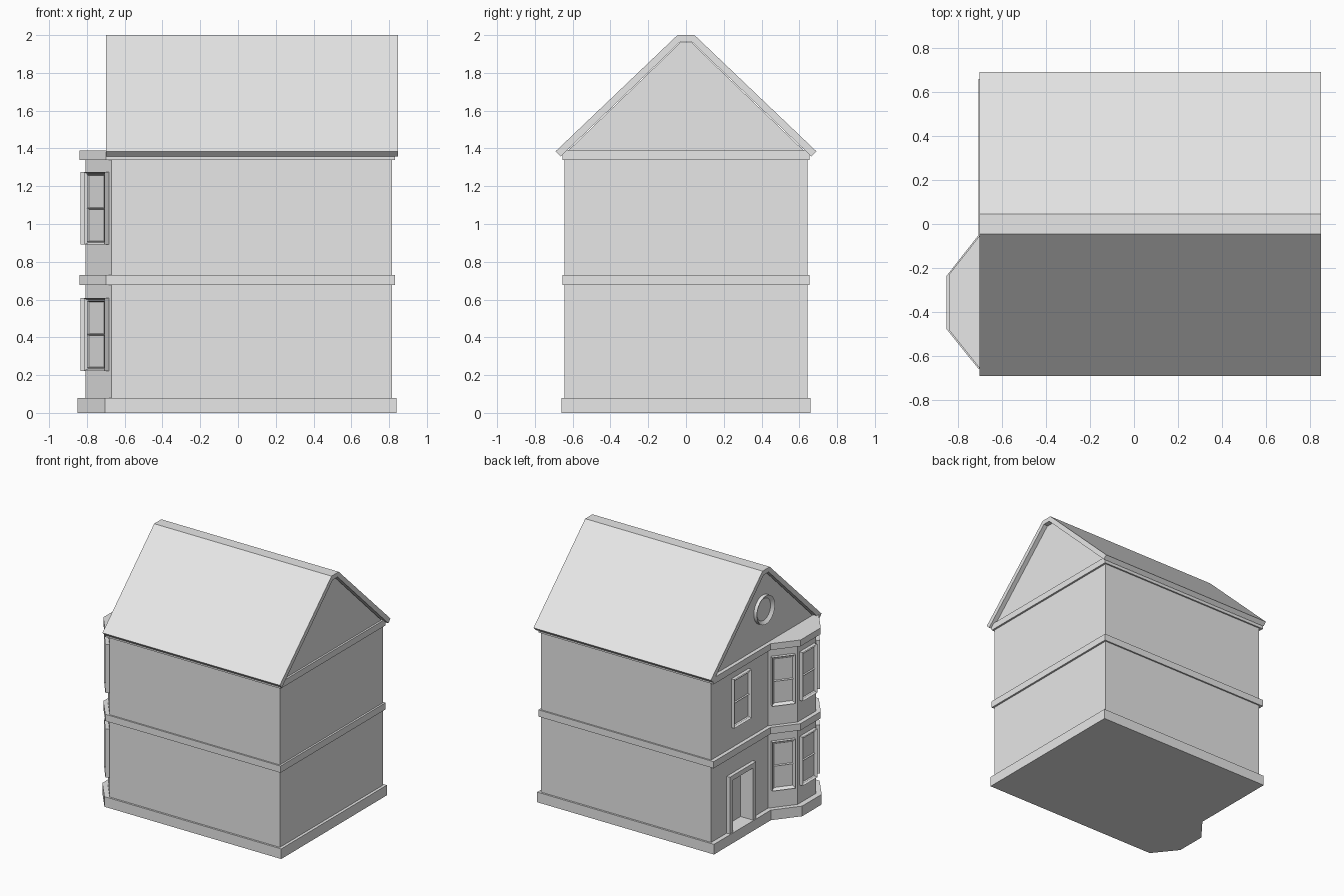
import bpy, bmesh, math
from mathutils import Matrix, Vector

if "Cube" in bpy.data.objects:
    bpy.data.objects.remove(bpy.data.objects["Cube"], do_unlink=True)

GREY = (0.8, 0.8, 0.8, 1)
plaster = bpy.data.materials.new("light_grey")
plaster.use_nodes = True
plaster.diffuse_color = GREY
plaster.node_tree.nodes["Principled BSDF"].inputs["Base Color"].default_value = GREY


def finish(name, bm, matrix=Matrix()):
    """Turn a bmesh into a named object with the shared material."""
    bmesh.ops.recalc_face_normals(bm, faces=bm.faces)
    mesh = bpy.data.meshes.new(name)
    bm.to_mesh(mesh)
    bm.free()
    mesh.materials.append(plaster)
    obj = bpy.data.objects.new(name, mesh)
    obj.matrix_world = matrix
    bpy.context.collection.objects.link(obj)
    return obj


def prism(name, points, offset):
    """Extrude a closed profile along an offset."""
    bm = bmesh.new()
    face = bm.faces.new([bm.verts.new(p) for p in points])
    ext = bmesh.ops.extrude_face_region(bm, geom=[face], use_keep_orig=True)
    verts = [g for g in ext["geom"] if isinstance(g, bmesh.types.BMVert)]
    bmesh.ops.translate(bm, verts=verts, vec=offset)
    return finish(name, bm)


def box(bm, lo, hi):
    lo, hi = Vector(lo), Vector(hi)
    m = Matrix.Translation((lo + hi) / 2) @ Matrix.Diagonal((*(hi - lo), 1))
    return bmesh.ops.create_cube(bm, size=1, matrix=m)["verts"]


def tray(bm, lo, hi, border, depth):
    """Box whose +y face is inset and pushed back."""
    verts = box(bm, lo, hi)
    face = max({f for v in verts for f in v.link_faces},
               key=lambda f: f.calc_center_median().y)
    face.normal_update()
    bmesh.ops.inset_region(bm, faces=[face], thickness=border)
    bmesh.ops.translate(bm, verts=face.verts, vec=(0, -depth, 0))


def storey(name, z0, z1, x_main, x_bay, x_back, y_half, bay_y):
    """House outline with its three-sided bay, raised from z0 to z1."""
    a, b, c = bay_y
    outline = [(x_back, -y_half), (x_back, y_half), (x_main, y_half),
               (x_main, a), (x_bay, b), (x_bay, c), (x_main, -y_half)]
    return prism(name, [(x, y, z0) for x, y in outline], (0, 0, z1 - z0))


# Walls and the projecting bands
walls = storey("walls", 0.02, 1.37, -0.67, -0.807, 0.815, 0.643, (-0.065, -0.24, -0.47))
storey("plinth", 0, 0.08, -0.705, -0.85, 0.838, 0.658, (-0.05, -0.235, -0.477))
for name, z0, z1 in (("floor_band", 0.677, 0.73), ("eaves_band", 1.34, 1.39)):
    storey(name, z0, z1, -0.70, -0.84, 0.83, 0.655, (-0.053, -0.23, -0.48))

# Gable walls and roof
prism("gable", [(-0.67, y, z) for y, z in
                ((-0.643, 1.37), (0.643, 1.37), (0.03, 1.96), (-0.03, 1.96))],
      (1.485, 0, 0))
half = [(0.69, 1.385), (0.045, 2.0)]
under = [(0.03, 1.965), (0.663, 1.358)]
profile = (half + [(-y, z) for y, z in reversed(half)]
           + [(-y, z) for y, z in reversed(under)] + under)
prism("roof", [(-0.70, y, z) for y, z in profile], (1.548, 0, 0))

# Doorway cut into the wall
DOOR_Y, DOOR_W, DOOR_TOP = 0.287, 0.25, 0.49
bm = bmesh.new()
box(bm, (-0.8, DOOR_Y - DOOR_W / 2, 0.07), (-0.59, DOOR_Y + DOOR_W / 2, DOOR_TOP))
cutter = finish("doorway_cutter", bm)
cutter.hide_render = True
mod = walls.modifiers.new("doorway", "BOOLEAN")
mod.operation, mod.solver, mod.object = "DIFFERENCE", "EXACT", cutter
bpy.context.view_layer.objects.active = walls
bpy.ops.object.modifier_apply(modifier=mod.name)
bpy.data.objects.remove(cutter, do_unlink=True)

# Door casing, local y pointing out of the wall
side = Matrix.Rotation(math.pi / 2, 4, "Z")
bm = bmesh.new()
w = DOOR_W / 2
for s in (-1, 1):
    x0, x1 = sorted((s * w, s * (w + 0.038)))
    box(bm, (x0, -0.01, 0.07), (x1, 0.028, DOOR_TOP))
box(bm, (-w - 0.038, -0.01, DOOR_TOP), (w + 0.038, 0.028, DOOR_TOP + 0.038))
finish("door_casing", bm, Matrix.Translation((-0.67, DOOR_Y, 0)) @ side)


def window(name, x, y, z, angle, width):
    """Framed window with two stacked sashes."""
    bm = bmesh.new()
    w, h = width / 2, 0.192
    tray(bm, (-w, -0.01, -h), (w, 0.028, h), 0.014, 0.018)
    for z0, z1 in ((-h + 0.014, 0), (0, h - 0.014)):
        tray(bm, (-w + 0.014, 0.0, z0), (w - 0.014, 0.02, z1), 0.01, 0.014)
    m = Matrix.Translation((x, y, z)) @ Matrix.Rotation(math.radians(angle), 4, "Z")
    finish(name, bm, m)


# Bay windows on both floors, and the window over the door
for floor, z in (("lower", 0.415), ("upper", 1.083)):
    window(floor + "_bay_window_middle", -0.807, -0.355, z, 90, 0.18)
    window(floor + "_bay_window_front", -0.7385, -0.5575, z, 128, 0.175)
    window(floor + "_bay_window_back", -0.7385, -0.1525, z, 52, 0.175)
window("window_over_door", -0.67, 0.285, 1.083, 90, 0.215)

# Round gable window
bm = bmesh.new()
m = Matrix.Translation((0, 0.009, 0)) @ Matrix.Rotation(-math.pi / 2, 4, "X")
bmesh.ops.create_cone(bm, cap_ends=True, segments=32, radius1=0.112, radius2=0.112,
                      depth=0.038, matrix=m)
face = max(bm.faces, key=lambda f: f.calc_center_median().y)
bm.normal_update()
bmesh.ops.inset_region(bm, faces=[face], thickness=0.026)
bmesh.ops.translate(bm, verts=face.verts, vec=(0, -0.02, 0))
ring = finish("round_window", bm, Matrix.Translation((-0.67, 0, 1.675)) @ side)
bpy.ops.object.select_all(action="DESELECT")
ring.select_set(True)
bpy.context.view_layer.objects.active = ring
bpy.ops.object.shade_smooth_by_angle(angle=math.radians(30))
